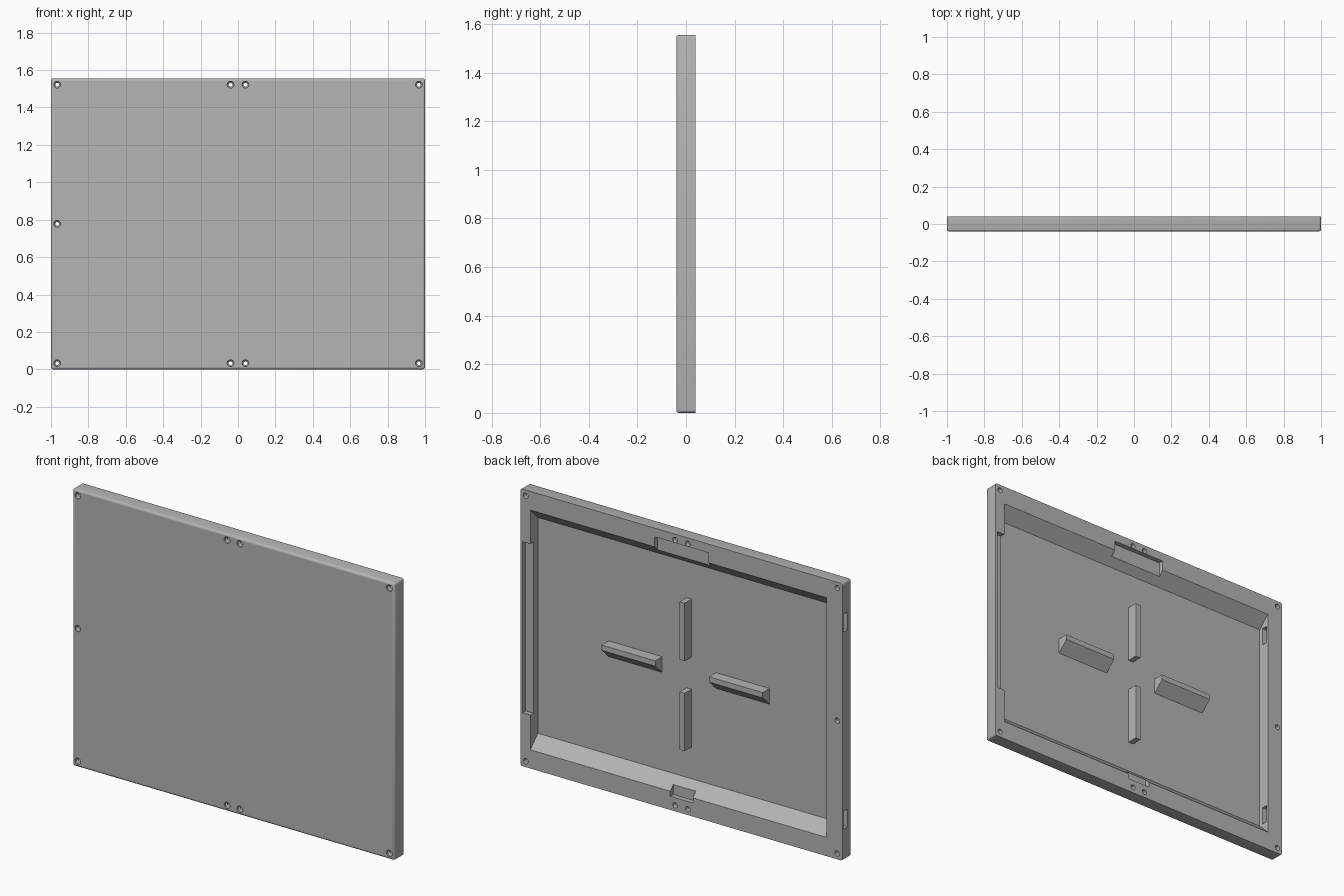
import bpy, bmesh
from mathutils import Vector

if "Cube" in bpy.data.objects:
    bpy.data.objects.remove(bpy.data.objects["Cube"])

# One plain grey for the whole panel
grey = bpy.data.materials.new("plain_grey")
grey.use_nodes = True
colour = (0.46, 0.46, 0.46, 1)
grey.diffuse_color = colour
grey.node_tree.nodes["Principled BSDF"].inputs["Base Color"].default_value = colour

H = 1.555        # panel height
BACK = 0.04      # rim plane
FLOOR = -0.027   # inside face of the front sheet


def finish(name, bm):
    bmesh.ops.recalc_face_normals(bm, faces=bm.faces)
    mesh = bpy.data.meshes.new(name)
    bm.to_mesh(mesh)
    bm.free()
    mesh.materials.append(grey)
    ob = bpy.data.objects.new(name, mesh)
    bpy.context.collection.objects.link(ob)
    return ob


def prism(name, profile, x0, x1):
    """Extrude a (y, z) profile from x0 to x1."""
    bm = bmesh.new()
    face = bm.faces.new([bm.verts.new((x0, y, z)) for y, z in profile])
    ext = bmesh.ops.extrude_face_region(bm, geom=[face])
    moved = [g for g in ext["geom"] if isinstance(g, bmesh.types.BMVert)]
    bmesh.ops.translate(bm, verts=moved, vec=Vector((x1 - x0, 0, 0)))
    return finish(name, bm)


def box(name, x0, x1, y0, y1, z0, z1):
    return prism(name, [(y0, z0), (y1, z0), (y1, z1), (y0, z1)], x0, x1)


def lathe_y(name, x, z, profile, sides=20):
    """Spin an (radius, y) profile about an axis along y."""
    bm = bmesh.new()
    verts = [bm.verts.new((r, y, 0)) for r, y in profile]
    edges = [bm.edges.new(pair) for pair in zip(verts, verts[1:])]
    bmesh.ops.spin(bm, geom=verts + edges, cent=(0, 0, 0), axis=(0, 1, 0),
                   angle=6.2831853, steps=sides)
    bmesh.ops.remove_doubles(bm, verts=bm.verts, dist=0.0001)
    bmesh.ops.translate(bm, verts=bm.verts, vec=(x, 0, z))
    return finish(name, bm)


def cut(target, cutter):
    cutter.hide_render = True
    mod = target.modifiers.new("cut", "BOOLEAN")
    mod.operation = "DIFFERENCE"
    mod.solver = "EXACT"
    mod.object = cutter
    bpy.context.view_layer.objects.active = target
    bpy.ops.object.modifier_apply(modifier=mod.name)
    bpy.data.objects.remove(cutter)


# Panel body with softened front edges and corners
panel = box("panel", -1, 1, -BACK, BACK, 0, H)
bm = bmesh.new()
bm.from_mesh(panel.data)
soft = [e for e in bm.edges
        if not all(v.co.y > 0 for v in e.verts)]
bmesh.ops.bevel(bm, geom=soft, offset=0.012, segments=3, profile=0.5,
                affect="EDGES")
bm.to_mesh(panel.data)
bm.free()

# Back cavity: straight sides, sloping top and bottom walls
low, high, slope = 0.105, 1.45, BACK - FLOOR
cut(panel, prism("cavity_cutter", [
    (0.06, low), (BACK, low), (FLOOR, low + slope),
    (FLOOR, high - slope), (BACK, high), (0.06, high)], -0.9, 0.938))

# Shallow notches in the rim
cut(panel, box("side_notch_cutter", 0.92, 0.986, 0.013, 0.06, 0.3, 1.26))
cut(panel, box("top_notch_cutter", -0.167, 0.167, 0.013, 0.06, 1.38, 1.506))
cut(panel, box("bottom_notch_cutter", -0.07, 0.07, 0.013, 0.06, 0.076, 0.18))

# Latch slots through the thick side wall
for z in (0.225, H - 0.225):
    cut(panel, box("slot_cutter", -1.1, -0.88, -0.004, 0.03, z - 0.05, z + 0.05))

# Screw holes, widened at the front and the back
hole_profile = [(0, -0.06), (0.018, -0.06), (0.018, -0.03), (0.01, -0.022),
                (0.01, 0.01), (0.015, 0.015), (0.015, 0.06), (0, 0.06)]
spots = [(x, z) for x in (-0.967, -0.04, 0.04, 0.967) for z in (0.033, H - 0.033)]
spots.append((-0.967, H / 2))
for x, z in spots:
    cut(panel, lathe_y("hole_cutter", x, z, hole_profile))

# Cross of ribs on the inside face
mid = 0.765
root, ridge = FLOOR - 0.004, 0.034
for side, name in ((1, "left"), (-1, "right")):
    prism(name + "_rib", [
        (root, mid + 0.043), (ridge, mid + 0.043), (ridge, mid + 0.013),
        (FLOOR, mid - 0.045), (root, mid - 0.045)], side * 0.167, side * 0.5)
for side, name in ((1, "upper"), (-1, "lower")):
    z0, z1 = sorted((mid + side * 0.09, mid + side * 0.415))
    box(name + "_rib", -0.016, 0.016, root, ridge, z0, z1)

# Smooth the rounded edges and holes, keep the rest crisp
bpy.ops.object.select_all(action="DESELECT")
panel.select_set(True)
bpy.context.view_layer.objects.active = panel
bpy.ops.object.shade_smooth_by_angle(angle=0.6)
